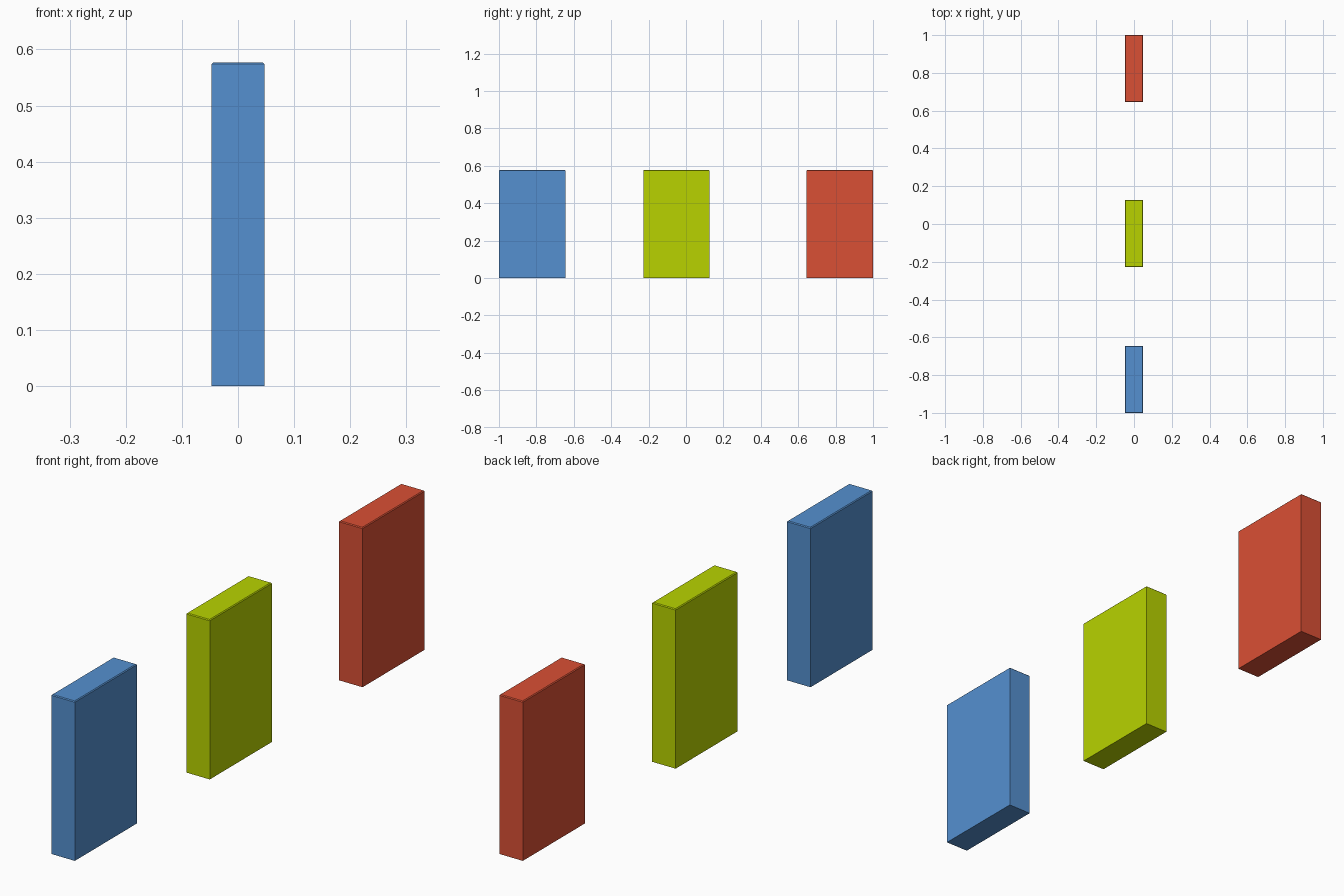
import bpy, bmesh
from mathutils import Vector

if "Cube" in bpy.data.objects:
    bpy.data.objects.remove(bpy.data.objects["Cube"])

W, D, H = 0.094, 0.355, 0.577


def block(name, y, color):
    # Upright slab with a hairline chamfer round its top
    bm = bmesh.new()
    bmesh.ops.create_cube(bm, size=1)
    bmesh.ops.scale(bm, vec=(W, D, H), verts=bm.verts)
    bmesh.ops.translate(bm, vec=(0, y, H / 2), verts=bm.verts)
    top = [e for e in bm.edges if all(v.co.z > H - 0.01 for v in e.verts)]
    bmesh.ops.bevel(bm, geom=top, offset=0.003, segments=1, affect='EDGES')
    mesh = bpy.data.meshes.new(name)
    bm.to_mesh(mesh)
    bm.free()
    mat = bpy.data.materials.new(name + "_paint")
    mat.diffuse_color = (*color, 1)
    mat.use_nodes = True
    mat.node_tree.nodes["Principled BSDF"].inputs["Base Color"].default_value = mat.diffuse_color
    mesh.materials.append(mat)
    obj = bpy.data.objects.new(name, mesh)
    bpy.context.collection.objects.link(obj)


# Three slabs in a row
block("blue_slab", -0.8225, (0.09, 0.28, 0.63))
block("green_slab", -0.051, (0.48, 0.65, 0.0))
block("red_slab", 0.8225, (0.70, 0.08, 0.035))
